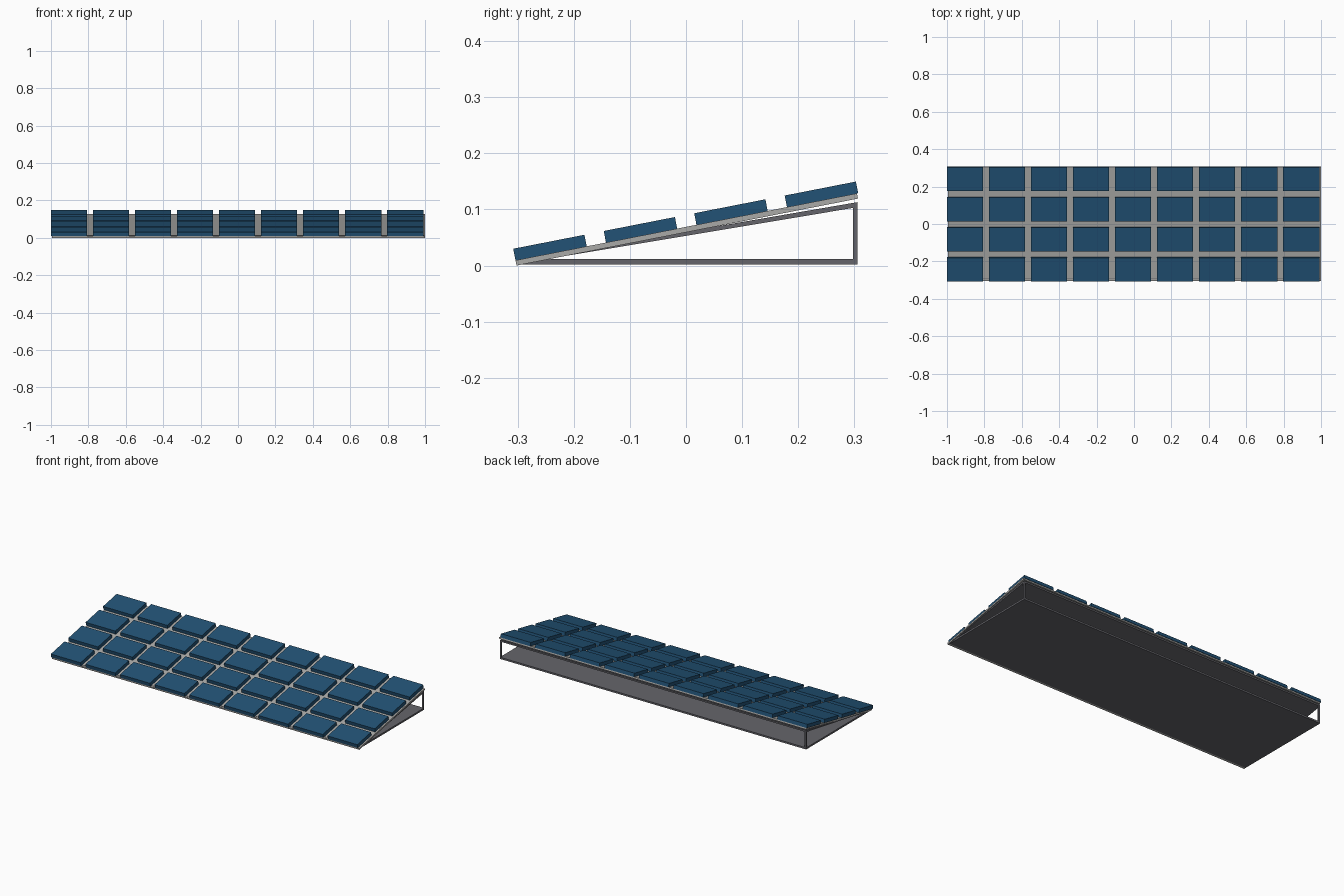
import bpy
from math import atan2, cos, sin

if "Cube" in bpy.data.objects:
    bpy.data.objects.remove(bpy.data.objects["Cube"])

SLOPE = atan2(0.196, 1.0)


def material(name, rgb):
    m = bpy.data.materials.new(name)
    m.diffuse_color = (*rgb, 1)
    m.use_nodes = True
    m.node_tree.nodes["Principled BSDF"].inputs["Base Color"].default_value = m.diffuse_color
    return m


def prism(name, profile, x0, x1, mat):
    """Extrude a y-z outline along x."""
    n = len(profile)
    verts = [(x, y, z) for x in (x0, x1) for y, z in profile]
    faces = [tuple(range(n))[::-1], tuple(range(n, 2 * n))]
    faces += [(i, (i + 1) % n, n + (i + 1) % n, n + i) for i in range(n)]
    me = bpy.data.meshes.new(name)
    me.from_pydata(verts, [], faces)
    me.materials.append(mat)
    ob = bpy.data.objects.new(name, me)
    bpy.context.collection.objects.link(ob)
    return ob


def tilted(origin, start, length, low, high):
    """Rectangle outline on the tilted plane: along-slope and normal offsets."""
    c, s = cos(SLOPE), sin(SLOPE)
    return [(origin[0] + u * c - v * s, origin[1] + u * s + v * c)
            for u, v in ((start, low), (start + length, low),
                         (start + length, high), (start, high))]


blue = material("panel_blue", (0.016, 0.085, 0.18))
steel = material("frame_grey", (0.13, 0.13, 0.145))
light = material("sheet_grey", (0.4, 0.4, 0.39))

# Wedge mount: base plate, sloped plate, rear posts at both ends
prism("base_plate", [(-0.295, 0.002), (0.306, 0.002), (0.306, 0.012), (-0.295, 0.012)],
      -0.995, 0.995, steel)
prism("sloped_plate", [(-0.299, 0.003), (0.306, 0.104), (0.306, 0.113), (-0.299, 0.009)],
      -0.995, 0.995, steel)
for side, x in (("left", -0.995), ("right", 0.985)):
    prism("rear_post_" + side, [(0.298, 0.002), (0.306, 0.002), (0.306, 0.11), (0.298, 0.11)],
          x, x + 0.01, steel)

# Backing sheet under the cells
origin = (-0.302, 0.0)
prism("backing_sheet", tilted(origin, 0, 0.62, 0, 0.0095), -0.995, 1.0, light)

# Grid of solar cells
for row in range(4):
    for col in range(9):
        x = -1.0 + col * 0.2247
        prism(f"cell_{row}_{col}", tilted(origin, row * 0.1643, 0.1293, 0.0095, 0.0305),
              x, x + 0.193, blue)
